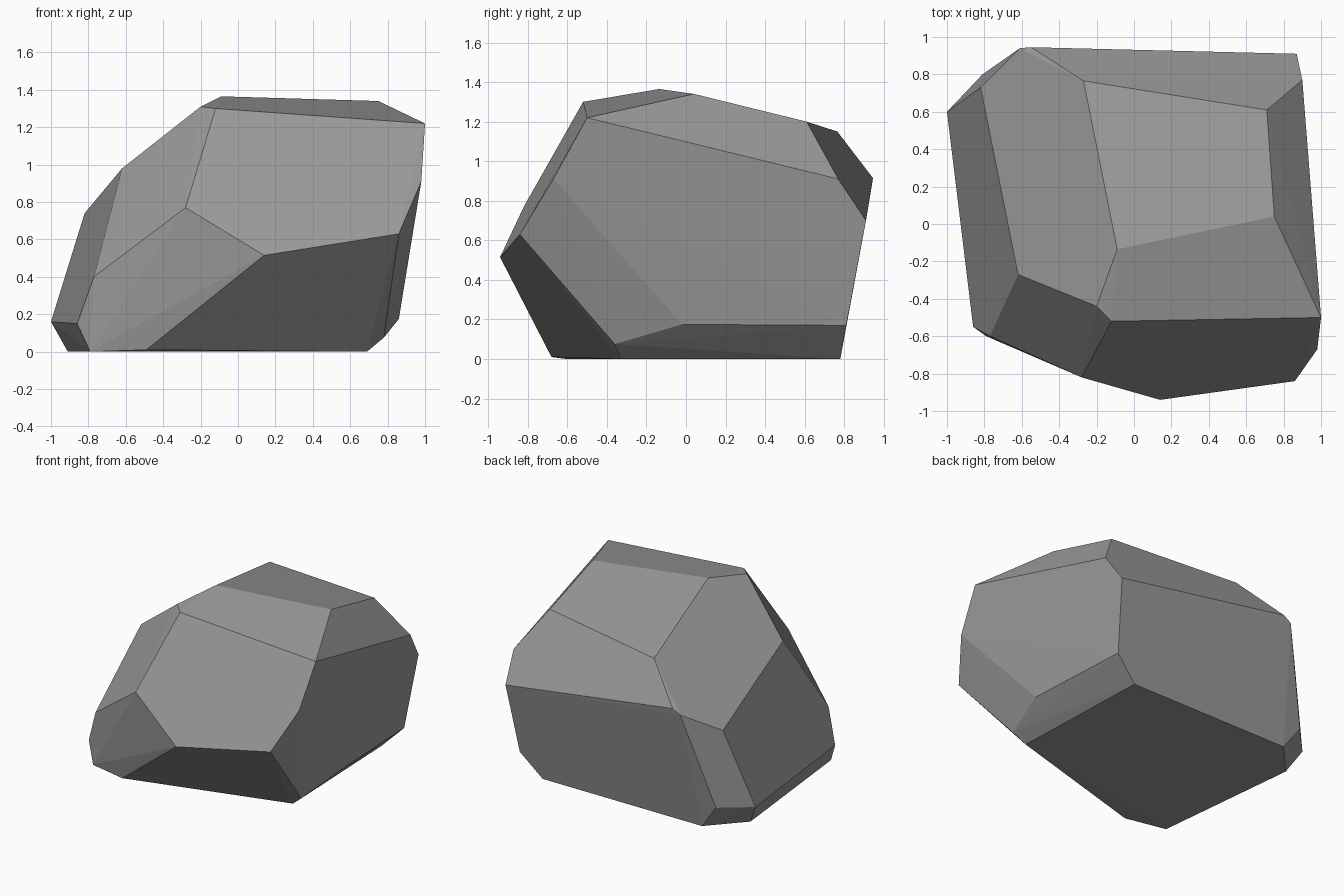
import bpy
import bmesh
import math

# Remove the default cube
default_cube = bpy.data.objects.get("Cube")
if default_cube:
    bpy.data.objects.remove(default_cube, do_unlink=True)


def make_material(name, colour):
    material = bpy.data.materials.new(name)
    material.use_nodes = True
    material.diffuse_color = colour
    shader = material.node_tree.nodes["Principled BSDF"]
    shader.inputs["Base Color"].default_value = colour
    shader.inputs["Roughness"].default_value = 0.9
    return material


def make_hull(name, corner_groups, material, merge_angle):
    """Wrap the corners in a convex skin and merge nearly flat facets."""
    bm = bmesh.new()
    for group in corner_groups:
        for corner in group:
            bm.verts.new(corner)
    hull = bmesh.ops.convex_hull(bm, input=bm.verts[:])
    loose = {v for v in hull["geom_interior"] + hull["geom_unused"]
             if isinstance(v, bmesh.types.BMVert) and v.is_valid}
    bmesh.ops.delete(bm, geom=list(loose), context="VERTS")
    bmesh.ops.dissolve_limit(bm, angle_limit=merge_angle,
                             verts=bm.verts[:], edges=bm.edges[:])
    bmesh.ops.recalc_face_normals(bm, faces=bm.faces[:])
    for face in bm.faces:
        face.smooth = False

    mesh = bpy.data.meshes.new(name)
    bm.to_mesh(mesh)
    bm.free()
    mesh.materials.append(material)
    obj = bpy.data.objects.new(name, mesh)
    bpy.context.collection.objects.link(obj)
    return obj


# Resting face on the ground
base = [(.69, -.33, 0), (.65, .78, 0), (-.68, .78, 0),
        (-.91, .53, 0), (-.79, -.6, 0), (-.49, -.68, .01)]

# Narrow chamfers just above the ground
lower_rim = [(.78, -.36, .075), (.86, -.02, .175), (.82, .81, .17),
             (-.81, .8, .18), (-1, .6, .16), (-.86, -.55, .15)]

# Widest band around the body
middle = [(.14, -.94, .515), (.86, -.84, .63), (.98, -.67, .91),
          (.9, .77, .91), (.87, .91, .7), (-.55, .945, .915),
          (-.61, .94, .88), (-.82, .73, .74), (-.77, -.6, .4),
          (-.28, -.82, .77)]

# Sloping crown
crown = [(1, -.5, 1.22), (.75, .04, 1.34), (.71, .61, 1.2),
         (-.27, .765, 1.15), (-.62, -.27, .98), (-.2, -.44, 1.31),
         (-.12, -.52, 1.3), (-.09, -.135, 1.365)]

stone_grey = make_material("stone grey", (.32, .32, .32, 1))
make_hull("boulder", [base, lower_rim, middle, crown],
          stone_grey, math.radians(1))
